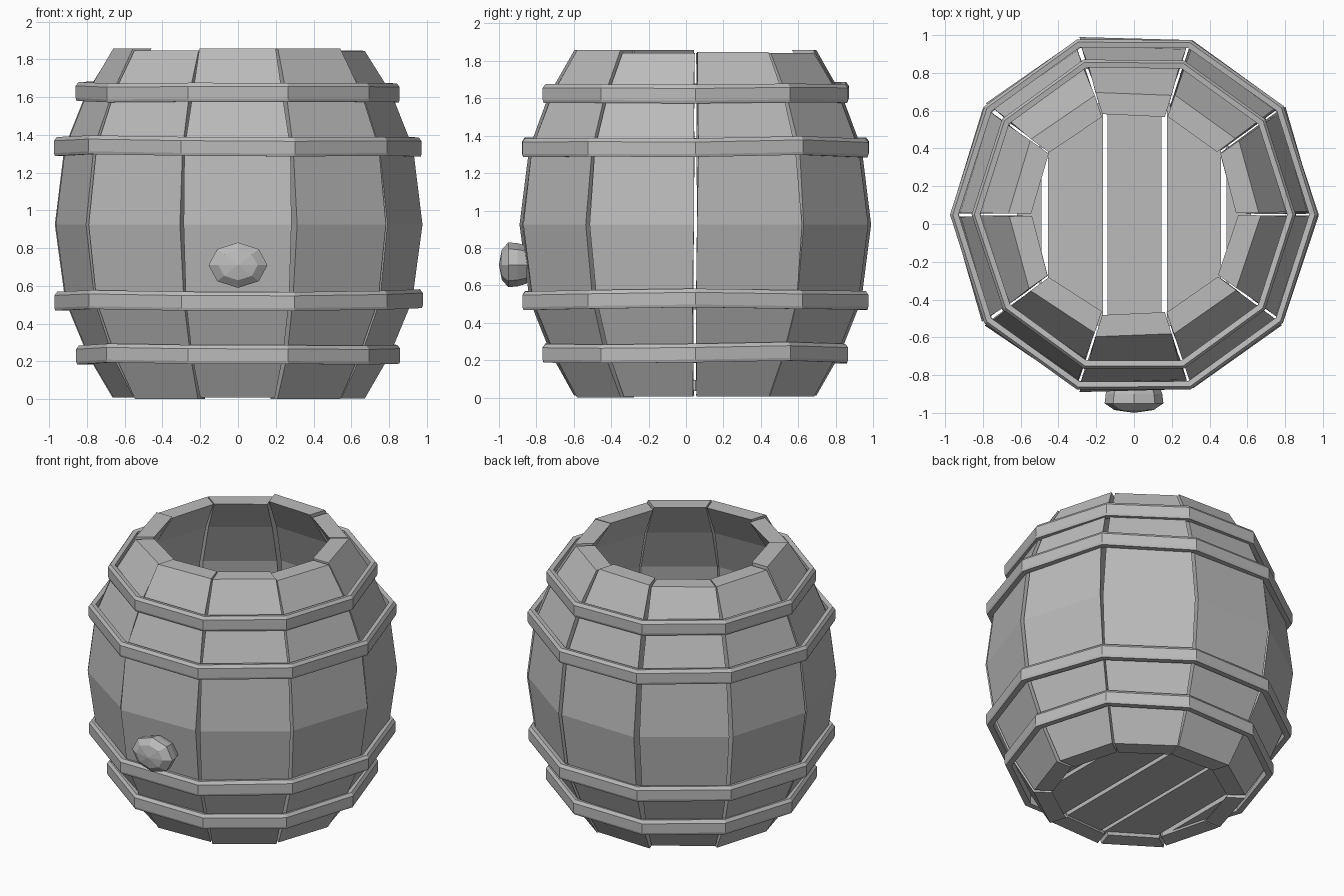
import bpy, bmesh, random
from math import sin, cos, pi, radians
from mathutils import Vector, Matrix

random.seed(4)
cube = bpy.data.objects.get("Cube")
if cube:
    bpy.data.objects.remove(cube, do_unlink=True)

grey = bpy.data.materials.new("plain grey")
grey.use_nodes = True
colour = (0.5, 0.5, 0.5, 1)
grey.diffuse_color = colour
grey.node_tree.nodes["Principled BSDF"].inputs["Base Color"].default_value = colour

CENTRE_Y = 0.05   # the barrel axis, set back to leave room for the bung
SIDES = 10
STEP = 2 * pi / SIDES


def finish(bm, name, y=CENTRE_Y):
    bmesh.ops.recalc_face_normals(bm, faces=bm.faces[:])
    mesh = bpy.data.meshes.new(name)
    bm.to_mesh(mesh)
    bm.free()
    mesh.materials.append(grey)
    obj = bpy.data.objects.new(name, mesh)
    obj.location.y = y
    bpy.context.collection.objects.link(obj)
    return obj


def polar(r, a, z):
    return Vector((r * cos(a), r * sin(a), z))


def loft(bm, loops, closed=False):
    """Skin a list of equal point loops, capping the ends unless closed."""
    rings = [[bm.verts.new(p) for p in loop] for loop in loops]
    n = len(rings[0])
    pairs = list(zip(rings, rings[1:]))
    if closed:
        pairs.append((rings[-1], rings[0]))
    for a, b in pairs:
        for i in range(n):
            j = (i + 1) % n
            bm.faces.new((a[i], a[j], b[j], b[i]))
    if not closed:
        bm.faces.new(rings[0])
        bm.faces.new(rings[-1])


# Staves: thick bulging boards, each a little uneven
profile = [(0, 0.67), (0.23, 0.8), (0.52, 0.92), (0.925, 0.975),
           (1.33, 0.925), (1.62, 0.81), (1.85, 0.67)]
THICK = 0.12
for k in range(SIDES):
    mid = (k + 0.5) * STEP
    lift = random.choice((0, 0.005, 0.01, 0.025))
    drop = random.choice((0, 0.01, 0.015))
    tilt = random.uniform(-0.012, 0.012)
    loops = []
    for i, (z, r) in enumerate(profile):
        half = STEP / 2 - radians(random.uniform(0.2, 1.1))
        if i == 0:
            z += lift
        elif i == len(profile) - 1:
            z += 0.008 - drop
        left, right = r + tilt, r - tilt
        loops.append([polar(left, mid - half, z), polar(right, mid + half, z),
                      polar(right - THICK, mid + half, z),
                      polar(left - THICK, mid - half, z)])
    bm = bmesh.new()
    loft(bm, loops)
    finish(bm, f"stave_{k + 1}")

# Hoops: ten-sided bands with bevelled outer edges
for name, z, r in (("hoop_bottom", 0.24, 0.86), ("hoop_lower", 0.525, 0.975),
                   ("hoop_upper", 1.34, 0.975), ("hoop_top", 1.63, 0.86)):
    section = [(-0.045, -0.05), (-0.005, -0.05), (0, -0.035),
               (0, 0.03), (-0.015, 0.05), (-0.045, 0.045)]
    loops = []
    for k in range(SIDES):
        wobble = random.uniform(-0.008, 0.008)
        loops.append([polar(r + dr + wobble / 2, k * STEP, z + dz + wobble)
                      for dr, dz in section])
    bm = bmesh.new()
    loft(bm, loops, closed=True)
    finish(bm, name)

# Floor: planks cut from a ten-sided disc
for k, (x0, x1) in enumerate(((-0.7, -0.49), (-0.455, -0.165), (-0.14, 0.145),
                              (0.175, 0.46), (0.49, 0.7))):
    bm = bmesh.new()
    bm.faces.new([bm.verts.new(polar(0.62, i * STEP, 0.035)) for i in range(SIDES)])
    for x, side in ((x0, -1), (x1, 1)):
        bmesh.ops.bisect_plane(bm, geom=bm.verts[:] + bm.edges[:] + bm.faces[:],
                               plane_co=(x, 0, 0), plane_no=(side, 0, 0),
                               clear_outer=True)
    top = bmesh.ops.extrude_face_region(bm, geom=bm.faces[:])["geom"]
    bmesh.ops.translate(bm, vec=(0, 0, 0.06),
                        verts=[g for g in top if isinstance(g, bmesh.types.BMVert)])
    finish(bm, f"floor_plank_{k + 1}")

# Bung: faceted stopper low on the front
bm = bmesh.new()
loft(bm, [[Vector((1.3 * r * sin(i * pi / 4), y, 0.71 + r * cos(i * pi / 4)))
           for i in range(8)]
          for y, r in ((-0.85, 0.1), (-0.9, 0.115), (-0.95, 0.12), (-0.985, 0.08))])
bmesh.ops.poke(bm, faces=[f for f in bm.faces if f.calc_center_median().y < -0.98])
for v in bm.verts:
    if v.co.y < -0.98 and abs(v.co.x) < 0.01 and abs(v.co.z - 0.71) < 0.01:
        v.co.y = -1.0
finish(bm, "bung", 0)
